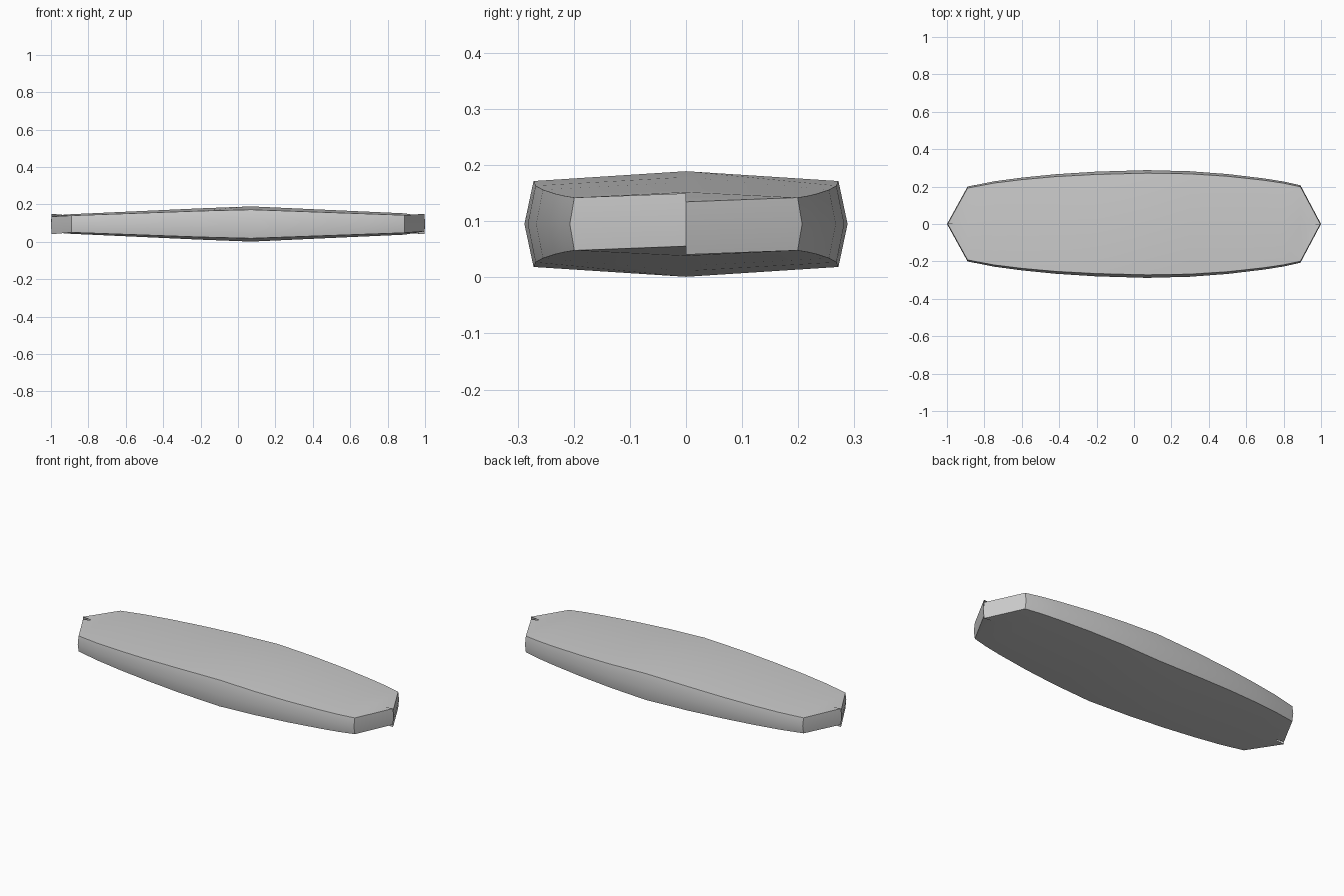
import bpy, bmesh

if "Cube" in bpy.data.objects:
    bpy.data.objects.remove(bpy.data.objects["Cube"])

MID = 0.095  # height of the board's middle plane
# stations along the board: x, half width at the widest line
STATIONS = [(-0.89, 0.2), (-0.75, 0.228), (-0.6, 0.248), (-0.42, 0.266), (-0.2, 0.28),
            (0.07, 0.288), (0.3, 0.282), (0.5, 0.267), (0.7, 0.243), (0.8, 0.227), (0.89, 0.207)]


def ridge(x):
    return 0.095 - 0.043 * abs(x - 0.05) / 0.95


def rim(x):
    return 0.078 - 0.032 * abs(x - 0.03) / 0.89


bm = bmesh.new()


def vert(x, y, z):
    return bm.verts.new((x, y, MID + z))


# body: eight-sided rings, top ridge first, then around through +y
rings = []
for x, w in STATIONS:
    inner = w - 0.008 - 0.009 * (1 - abs(x) / 0.89)
    r, e = ridge(x), rim(x)
    rings.append([vert(x, 0, r), vert(x, inner, e), vert(x, w, 0), vert(x, inner, -e),
                  vert(x, 0, -r), vert(x, -inner, -e), vert(x, -w, 0), vert(x, -inner, e)])
for a, b in zip(rings, rings[1:]):
    for i in range(8):
        j = (i + 1) % 8
        bm.faces.new((a[i], b[i], b[j], a[j]))

# pointed ends: the two halves meet with a small vertical step at the tip
for s, ring in ((1, rings[-1]), (-1, rings[0])):
    top = vert(s * 0.94, 0, 0.049)
    bottom = vert(s * 0.94, 0, -0.049)
    for side, corners in ((1, ring[1:4]), (-1, [ring[7], ring[6], ring[5]])):
        step = -0.0075 * side * s
        tip = [vert(s * 0.996, 0, 0.047 + step), vert(s, 0, step), vert(s * 0.996, 0, -0.047 + step)]
        bm.faces.new((ring[0], top, corners[0]))
        bm.faces.new((top, tip[0], corners[0]))
        bm.faces.new((ring[4], bottom, corners[2]))
        bm.faces.new((bottom, tip[2], corners[2]))
        for i in range(2):
            bm.faces.new((corners[i], tip[i], tip[i + 1], corners[i + 1]))

bmesh.ops.recalc_face_normals(bm, faces=bm.faces)
mesh = bpy.data.meshes.new("board")
bm.to_mesh(mesh)
bm.free()
board = bpy.data.objects.new("board", mesh)
bpy.context.collection.objects.link(board)
bpy.context.view_layer.objects.active = board
board.select_set(True)
bpy.ops.object.shade_smooth_by_angle(angle=0.56)
